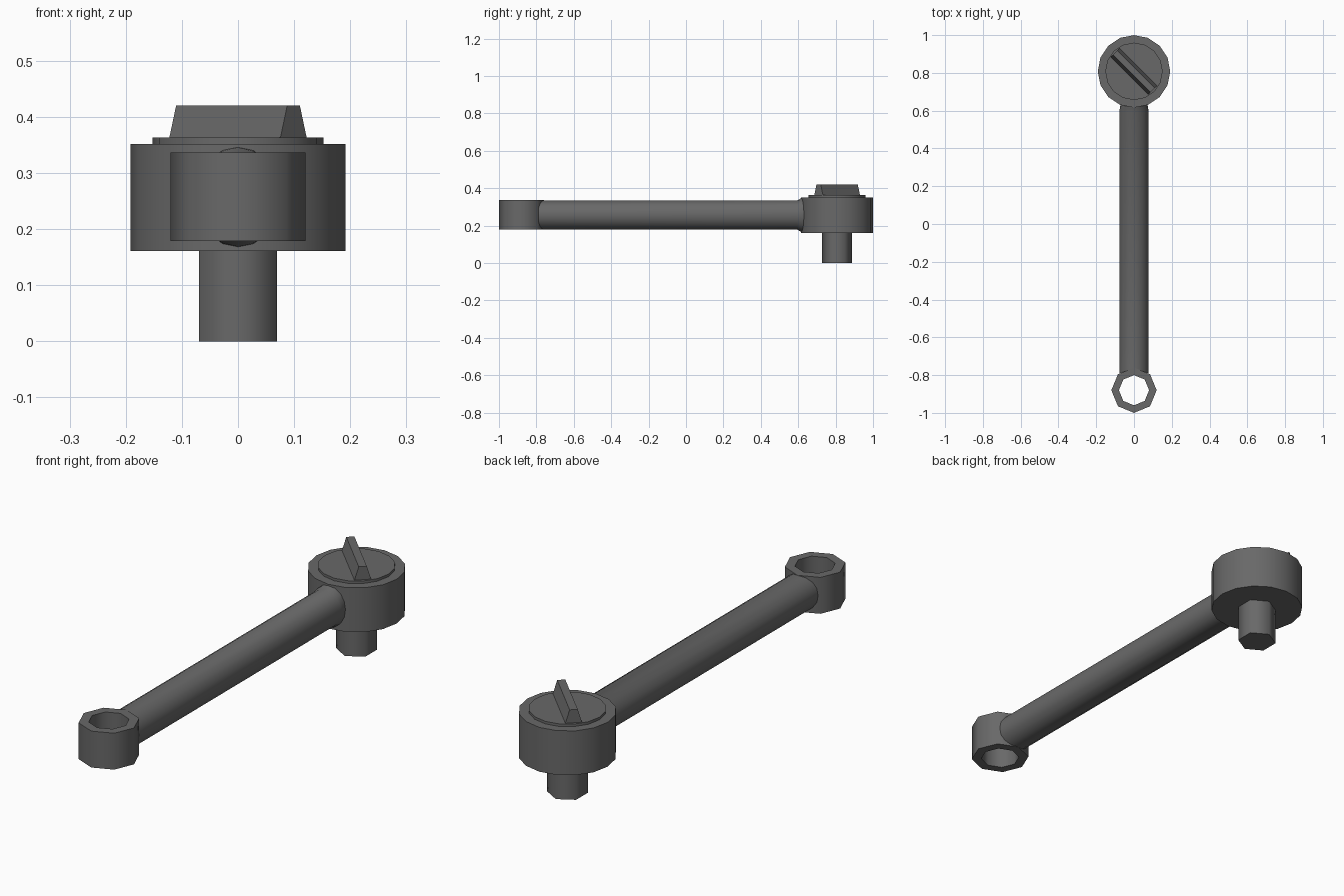
import bpy, bmesh
from math import cos, sin, pi, radians
from mathutils import Matrix

if "Cube" in bpy.data.objects:
    bpy.data.objects.remove(bpy.data.objects["Cube"])

HEAD_Y, RING_Y, MID_Z = 0.808, -0.88, 0.257

steel = bpy.data.materials.new("dark_steel")
steel.diffuse_color = (0.14, 0.14, 0.14, 1)
steel.use_nodes = True
steel.node_tree.nodes["Principled BSDF"].inputs["Base Color"].default_value = steel.diffuse_color


def loop(n, rx, ry, z, start=0.0):
    return [(rx * cos(start + 2 * pi * i / n), ry * sin(start + 2 * pi * i / n), z)
            for i in range(n)]


def loft(name, loops, matrix, cap_start=True, cap_end=True, closed=False, angle=30):
    """Skin a stack of equal-sized loops, optionally capped or closed on itself."""
    bm = bmesh.new()
    rings = [[bm.verts.new(p) for p in l] for l in loops]
    pairs = list(zip(rings, rings[1:]))
    if closed:
        pairs.append((rings[-1], rings[0]))
    for a, b in pairs:
        for i in range(len(a)):
            j = (i + 1) % len(a)
            bm.faces.new((a[i], a[j], b[j], b[i]))
    if cap_start and not closed:
        bm.faces.new(rings[0][::-1])
    if cap_end and not closed:
        bm.faces.new(rings[-1])
    bm.transform(matrix)
    bmesh.ops.recalc_face_normals(bm, faces=bm.faces)
    mesh = bpy.data.meshes.new(name)
    bm.to_mesh(mesh)
    bm.free()
    mesh.materials.append(steel)
    obj = bpy.data.objects.new(name, mesh)
    bpy.context.collection.objects.link(obj)
    bpy.context.view_layer.objects.active = obj
    bpy.ops.object.select_all(action='DESELECT')
    obj.select_set(True)
    bpy.ops.object.shade_smooth_by_angle(angle=radians(angle))
    return obj


at_head = Matrix.Translation((0, HEAD_Y, 0))

# Ratchet head drum and the disc set on its top
loft("ratchet_head", [loop(16, 0.192, 0.192, z) for z in (0.161, 0.352)], at_head)
loft("selector_disc", [loop(16, 0.152, 0.152, z) for z in (0.352, 0.363)], at_head,
     cap_start=False)

# Tapered grip fin running diagonally across the disc
fin = [[(-0.14, -w, z), (0.14, -w, z), (0.14, w, z), (-0.14, w, z)]
       for w, z in ((0.033, 0.363), (0.016, 0.42))]
loft("selector_fin", fin, at_head @ Matrix.Rotation(radians(-45), 4, 'Z'),
     cap_start=False)

# Hexagonal drive shaft under the head
loft("drive_shaft", [loop(6, 0.08, 0.08, z, pi / 2) for z in (0, 0.161)], at_head,
     cap_end=False, angle=65)

# Round handle, flaring in height where it meets the head
profile = [(-0.789, 0.078, 0.078), (0.595, 0.078, 0.078),
           (0.612, 0.075, 0.088), (0.64, 0.070, 0.093)]
along_y = Matrix.Translation((0, 0, MID_Z)) @ Matrix.Rotation(radians(-90), 4, 'X')
loft("handle", [loop(16, rx, rz, y) for y, rx, rz in profile], along_y,
     cap_start=False, cap_end=False, angle=40)

# Octagonal ring with an open hole at the far end
ring = [loop(8, r, r, z) for r, z in
        ((0.12, 0.179), (0.12, 0.336), (0.08, 0.336), (0.08, 0.179))]
loft("end_ring", ring, Matrix.Translation((0, RING_Y, 0)), closed=True, angle=50)
